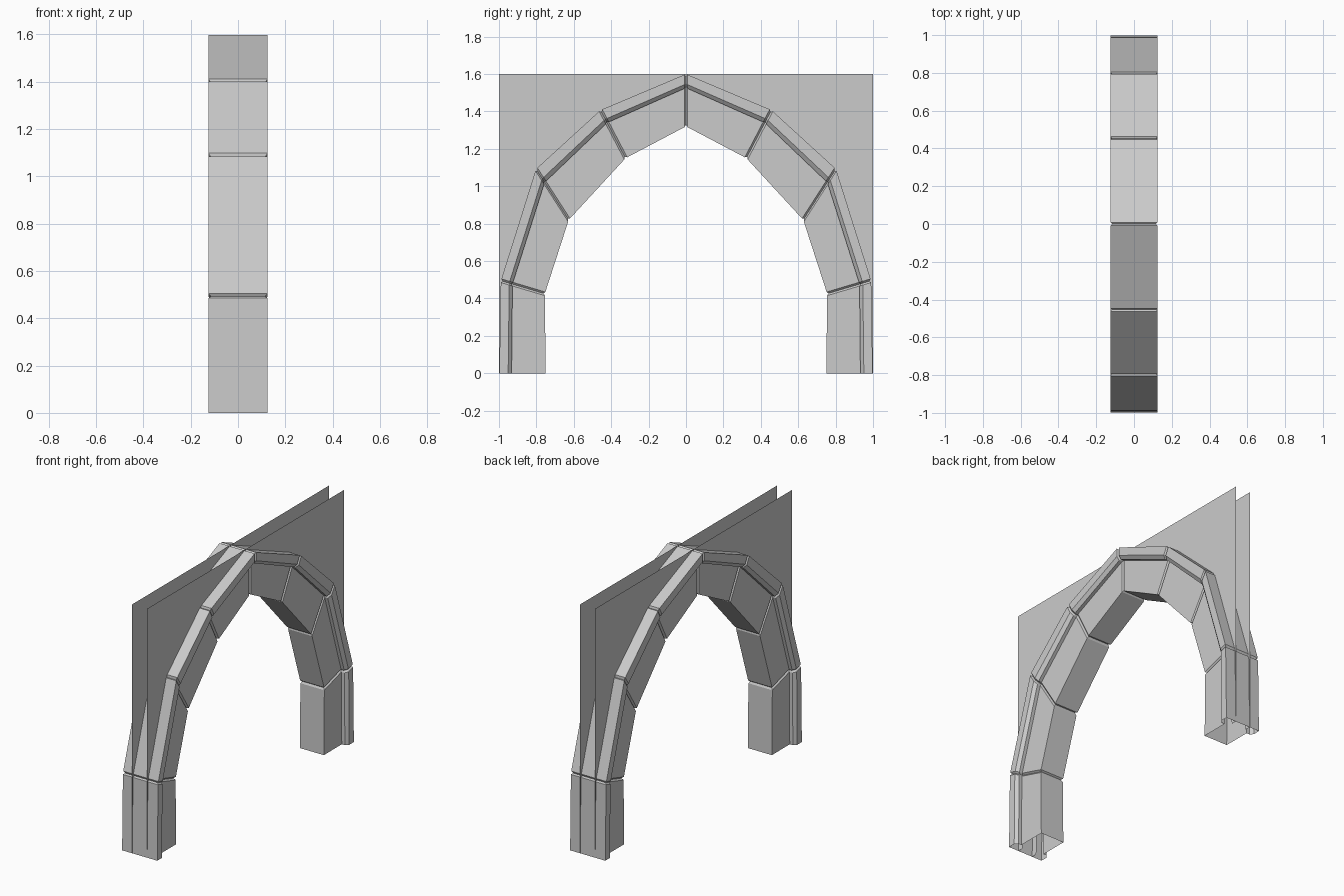
import bpy, bmesh
from mathutils import Vector

if "Cube" in bpy.data.objects:
    bpy.data.objects.remove(bpy.data.objects["Cube"])

# Joint lines of one arch half in (y, z): outer end, inner end
JOINTS = [((0.998, 0.0), (0.75, 0.0)), ((0.99, 0.495), (0.755, 0.425)),
          ((0.802, 1.092), (0.627, 0.82)), ((0.457, 1.407), (0.323, 1.15)),
          ((0.0, 1.60), (0.0, 1.32))]
JOINTS = [(Vector(o), Vector(i)) for o, i in JOINTS]

# Half cross-section: (half width, fraction of depth from outside to inside)
PROFILE = [(0.125, 0.0), (0.125, 0.19), (0.107, 0.265), (0.085, 0.265), (0.085, 1.0)]
GROOVE = [(0.115, 0.04), (0.115, 0.18), (0.097, 0.245), (0.075, 0.245), (0.075, 0.97)]
GAP = 0.01


def make_object(name, bm, merge=True):
    mesh = bpy.data.meshes.new(name)
    bmesh.ops.recalc_face_normals(bm, faces=bm.faces)
    bm.to_mesh(mesh)
    bm.free()
    ob = bpy.data.objects.new(name, mesh)
    bpy.context.collection.objects.link(ob)
    mirror = ob.modifiers.new("mirror_halves", 'MIRROR')
    mirror.use_axis = (False, True, False)
    mirror.use_mirror_merge = merge
    return ob


def ring(bm, outer, inner, half):
    loop = half + [(-x, f) for x, f in reversed(half)]
    verts = []
    for x, f in loop:
        p = outer.lerp(inner, f)
        verts.append(bm.verts.new((x, p.x, p.y)))
    return verts


def toward(a, b):
    return a + (b - a).normalized() * GAP


# Moulded stone arch: blocks with a V groove at every joint
bm = bmesh.new()
rings = [ring(bm, *JOINTS[0], PROFILE)]
for k in range(1, len(JOINTS)):
    (o0, i0), (o, i) = JOINTS[k - 1], JOINTS[k]
    rings.append(ring(bm, toward(o, o0), toward(i, i0), PROFILE))
    rings.append(ring(bm, o, i, GROOVE))
    if k + 1 < len(JOINTS):
        o1, i1 = JOINTS[k + 1]
        rings.append(ring(bm, toward(o, o1), toward(i, i1), PROFILE))
for a, b in zip(rings, rings[1:]):
    n = len(a)
    for j in range(n):
        bm.faces.new((a[j], a[(j + 1) % n], b[(j + 1) % n], b[j]))
make_object("stone_arch", bm)

# Two thin wall sheets filling the corners above the arch
bm = bmesh.new()
edge = [Vector((1, 0))] + [o.lerp(i, 0.15) for o, i in JOINTS] + [Vector((0, 1.6))]
for x in (-0.053, 0.053):
    corner = bm.verts.new((x, 1, 1.6))
    row = [bm.verts.new((x, p.x, p.y)) for p in edge]
    for a, b in zip(row, row[1:]):
        bm.faces.new((corner, a, b))
make_object("spandrel_walls", bm)
